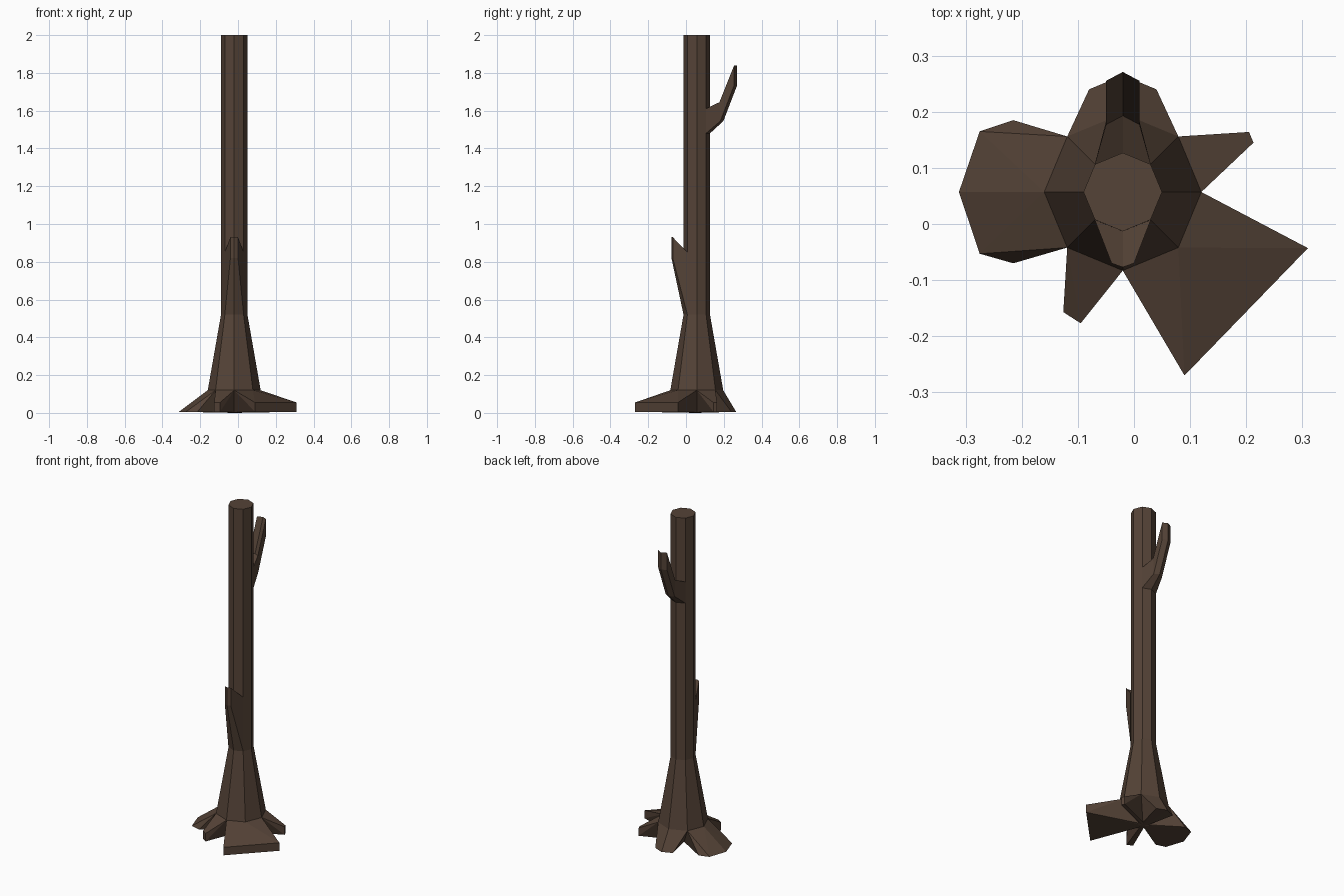
import bpy, bmesh, math

if "Cube" in bpy.data.objects:
    bpy.data.objects.remove(bpy.data.objects["Cube"])

CX, CY = -0.02, 0.057          # trunk axis
bark = bpy.data.materials.new("dark brown bark")
bark.diffuse_color = (0.09, 0.056, 0.038, 1)
bark.use_nodes = True
bark.node_tree.nodes["Principled BSDF"].inputs["Base Color"].default_value = bark.diffuse_color


def finish(bm, name):
    bmesh.ops.recalc_face_normals(bm, faces=bm.faces)
    mesh = bpy.data.meshes.new(name)
    bm.to_mesh(mesh)
    bm.free()
    mesh.materials.append(bark)
    bpy.context.collection.objects.link(bpy.data.objects.new(name, mesh))


def ring_point(k, r, z):
    a = math.radians(45 * k)
    return (CX + r * math.cos(a), CY + r * math.sin(a), z)


def loft(name, rings):
    bm = bmesh.new()
    rows = [[bm.verts.new(p) for p in ring] for ring in rings]
    n = len(rows[0])
    for a, b in zip(rows, rows[1:]):
        for i in range(n):
            j = (i + 1) % n
            bm.faces.new((a[i], a[j], b[j], b[i]))
    for end in (rows[0], rows[-1]):
        if n == 6:             # creased cap: two quads either side of the ridge
            bm.faces.new((end[0], end[1], end[4], end[5]))
            bm.faces.new((end[1], end[2], end[3], end[4]))
        else:
            bm.faces.new(end)
    finish(bm, name)


def hull(name, points):
    bm = bmesh.new()
    for p in points:
        bm.verts.new(p)
    res = bmesh.ops.convex_hull(bm, input=bm.verts)
    loose = [v for v in bm.verts if not v.link_faces]
    bmesh.ops.delete(bm, geom=loose, context='VERTS')
    bmesh.ops.dissolve_limit(bm, angle_limit=0.01, verts=bm.verts, edges=bm.edges)
    finish(bm, name)


def branch_ring(half_w, y_side, y_mid, z_low, z_high, dy_low=0.0):
    cols = [(CX - half_w, y_side), (CX, y_mid), (CX + half_w, y_side)]
    return ([(x, y, z_high) for x, y in cols] +
            [(x, y + dy_low, z_low) for x, y in reversed(cols)])


# Eight-sided trunk, flared at the foot
loft("trunk", [[ring_point(k, r, z) for k in range(8)]
               for r, z in ((0.14, 0.12), (0.07, 0.52), (0.07, 2.0))])

# Upper branch at the back and snapped stub at the front
loft("upper_branch", [branch_ring(0.05, 0.106, 0.127, 1.48, 1.61),
                      branch_ring(0.03, 0.177, 0.193, 1.545, 1.645, 0.005),
                      branch_ring(0.03, 0.255, 0.271, 1.735, 1.84)])
loft("broken_stub", [branch_ring(0.05, 0.0075, -0.013, 0.52, 0.85),
                     branch_ring(0.02, -0.07, -0.077, 0.82, 0.93)])

# Roots: octagon corners each one spans, tip outline, tip top height
T = 0.055
roots = {
    "right_root": ((0, 1), [(0.205, 0.164), (0.213, 0.145)], T),
    "back_root": ((1, 2, 3), [(0.04, 0.24), (-0.02, 0.265), (-0.08, 0.24)], None),
    "left_root": ((3, 4, 5), [(-0.215, 0.185), (-0.275, 0.165), (-0.312, 0.057),
                              (-0.275, -0.053), (-0.215, -0.07)], None),
    "front_left_root": ((5, 6), [(-0.126, -0.157), (-0.095, -0.177)], T),
    "front_right_root": ((6, 7, 8), [(0.09, -0.27), (0.31, -0.043)], T),
}
for name, (corners, tip, top) in roots.items():
    pts = [(CX, CY, 0.12), (CX, CY, 0.0)]
    for k in corners:
        pts += [ring_point(k, 0.14, 0.12), ring_point(k, 0.03, 0.003)]
    for x, y in tip:
        pts.append((x, y, 0.006))
        if top:
            pts.append((x, y, top))
    hull(name, pts)
